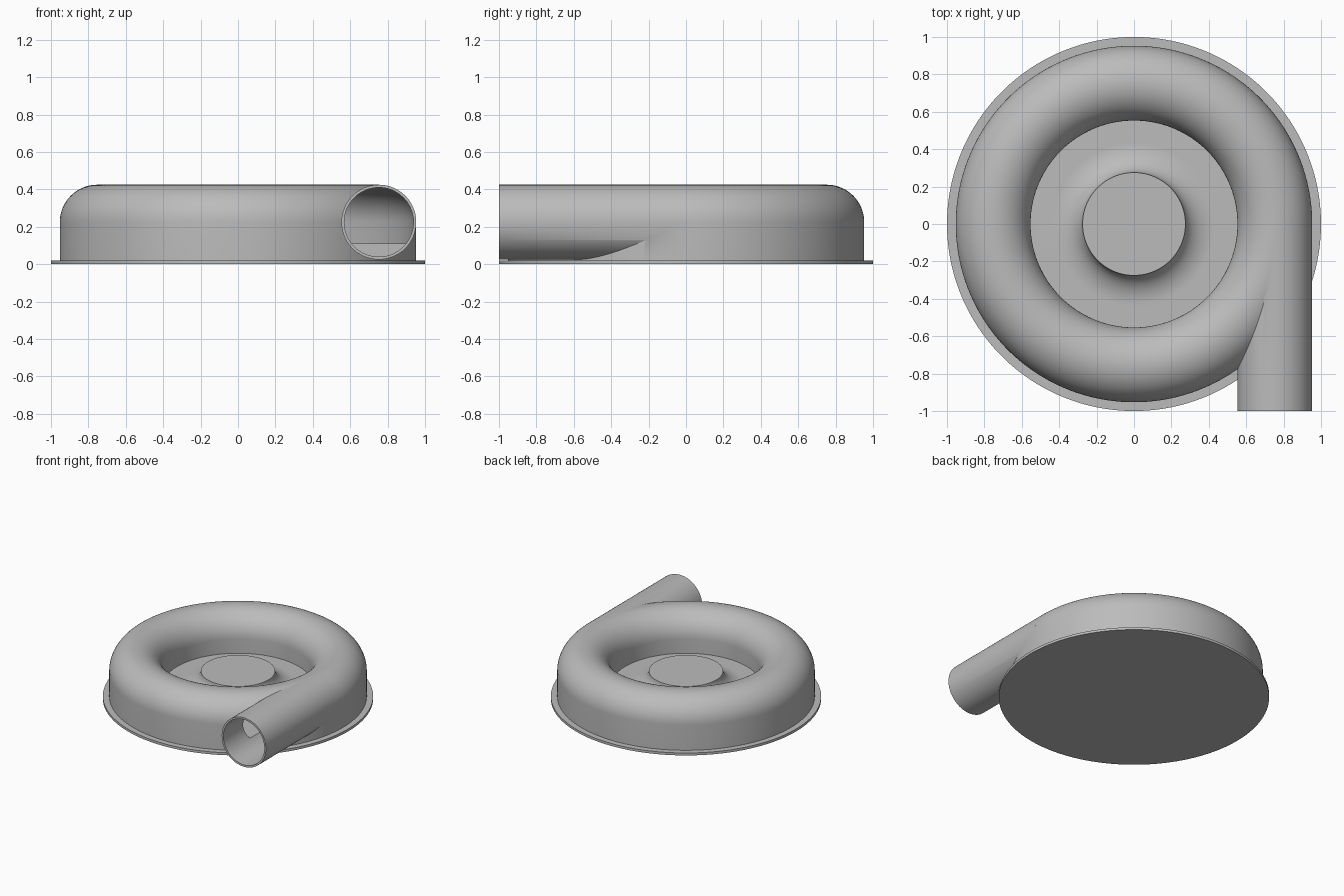
import bpy
import math

cube = bpy.data.objects.get("Cube")
if cube:
    bpy.data.objects.remove(cube, do_unlink=True)

RING, TUBE, WALL = 0.753, 0.2, 0.015   # volute centre radius, tube radius, wall
MID, FLOOR = 0.225, 0.11               # tube centre height, inner floor height

grey = bpy.data.materials.new("casing grey")
grey.use_nodes = True
colour = (0.5, 0.5, 0.5, 1)
grey.diffuse_color = colour
grey.node_tree.nodes["Principled BSDF"].inputs["Base Color"].default_value = colour


def arc(cx, cz, rx, rz, start, end, steps):
    """Points along an elliptical arc, angles in degrees."""
    angles = [math.radians(start + (end - start) * i / steps) for i in range(steps + 1)]
    return [(cx + rx * math.cos(a), cz + rz * math.sin(a)) for a in angles]


def revolve(name, profile, closed, segments=144):
    """Spin an (r, z) profile round z; an open profile gets end caps."""
    verts, faces, n = [], [], len(profile)
    for s in range(segments):
        a = 2 * math.pi * (s + 0.5) / segments
        verts += [(r * math.cos(a), r * math.sin(a), z) for r, z in profile]
    for s in range(segments):
        t = (s + 1) % segments
        for i in range(n if closed else n - 1):
            j = (i + 1) % n
            faces.append((s * n + i, t * n + i, t * n + j, s * n + j))
    if not closed:
        faces.append([s * n for s in reversed(range(segments))])
        faces.append([s * n + n - 1 for s in range(segments)])
    mesh = bpy.data.meshes.new(name)
    mesh.from_pydata(verts, [], faces)
    mesh.materials.append(grey)
    obj = bpy.data.objects.new(name, mesh)
    bpy.context.collection.objects.link(obj)
    return obj


def pipe(name, radius, y0, y1):
    """Solid cylinder along y at the outlet position."""
    bpy.ops.mesh.primitive_cylinder_add(
        vertices=64, radius=radius, depth=y1 - y0,
        location=(RING, (y0 + y1) / 2, MID), rotation=(math.pi / 2, 0, 0))
    obj = bpy.context.object
    obj.name = name
    obj.data.materials.append(grey)
    return obj


def combine(target, tool, operation):
    mod = target.modifiers.new(operation.lower(), 'BOOLEAN')
    mod.operation = operation
    mod.solver = 'EXACT'
    mod.object = tool
    bpy.context.view_layer.objects.active = target
    bpy.ops.object.modifier_apply(modifier=mod.name)
    bpy.data.objects.remove(tool, do_unlink=True)


def smooth(obj):
    bpy.ops.object.select_all(action='DESELECT')
    obj.select_set(True)
    bpy.context.view_layer.objects.active = obj
    bpy.ops.object.shade_smooth_by_angle(angle=math.radians(30))


# Round base plate
base = revolve("base_plate", [(1, 0), (1, 0.02)], closed=False)

# Volute casing with its sunken centre and flared hub
profile = [(RING + TUBE, 0.015)]
profile += arc(RING, MID, TUBE, TUBE, 0, 180, 32)
profile += [(RING - TUBE, FLOOR)]
profile += arc(0.435, MID, 0.16, MID - FLOOR, 270, 180, 16)
casing = revolve("volute_casing", profile, closed=False)

# Outlet pipe, then the hollow passage through both
combine(casing, pipe("outlet_pipe", TUBE, -1, -0.005), 'UNION')
inner = TUBE - WALL
channel = [(RING + inner, FLOOR)] + arc(RING, MID, inner, inner, 0, 180, 32)
channel += [(RING - inner, FLOOR)]
combine(casing, revolve("channel_cutter", channel, closed=True), 'DIFFERENCE')
combine(casing, pipe("bore_cutter", inner, -1.1, -0.005), 'DIFFERENCE')

for part in (base, casing):
    smooth(part)
